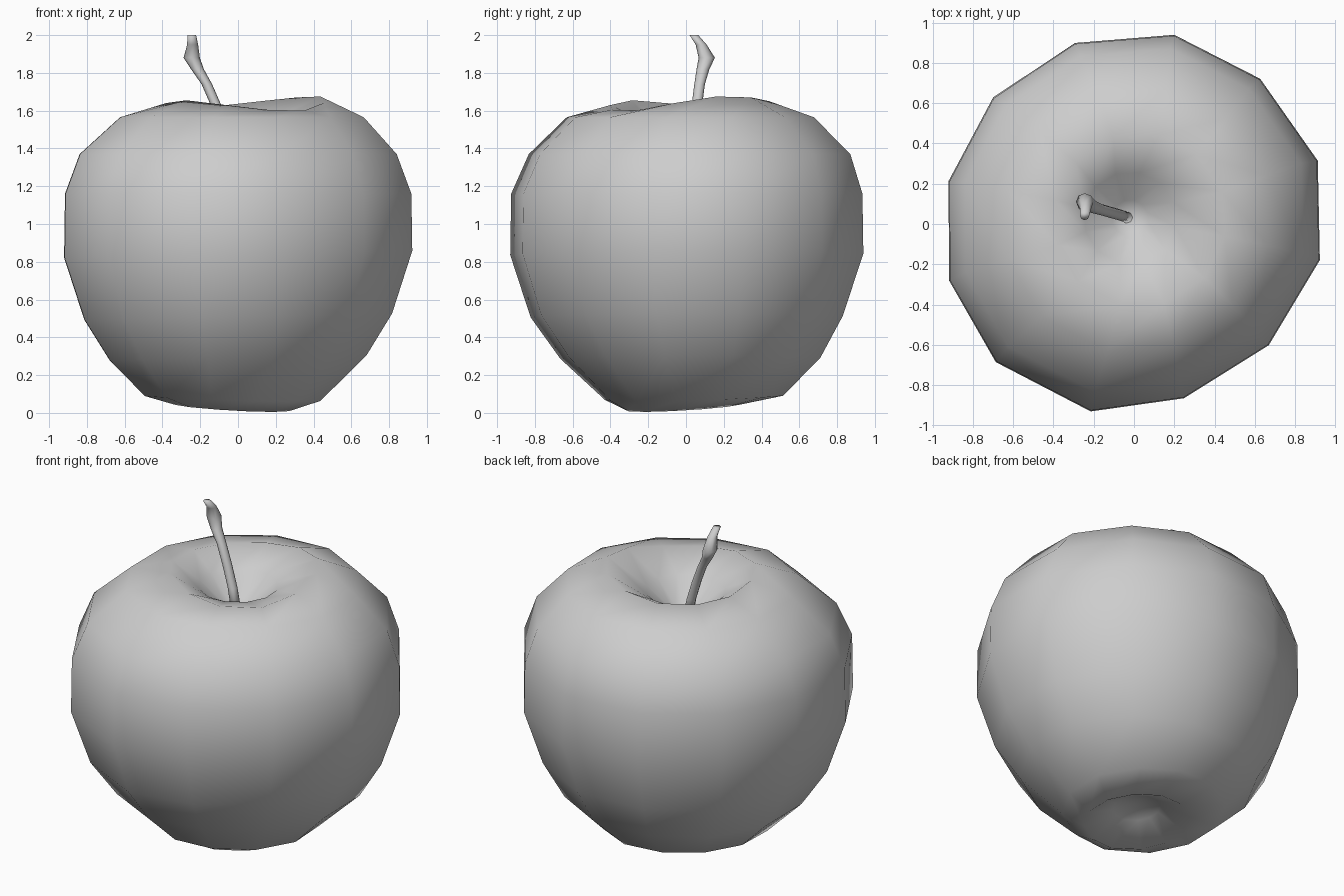
import bpy, bmesh
from math import cos, sin, radians, tau
from mathutils import Vector

cube = bpy.data.objects.get("Cube")
if cube:
    bpy.data.objects.remove(cube, do_unlink=True)

grey = bpy.data.materials.new("plain grey")
grey.use_nodes = True
grey.diffuse_color = (0.61, 0.61, 0.61, 1)
grey.node_tree.nodes["Principled BSDF"].inputs["Base Color"].default_value = (0.61, 0.61, 0.61, 1)


def loft(name, rings, bottom=None, top=None):
    """Skin a stack of rings, closing each end with a point or a flat cap."""
    bm = bmesh.new()
    loops = [[bm.verts.new(p) for p in ring] for ring in rings]
    n = len(loops[0])
    for low, high in zip(loops, loops[1:]):
        for i in range(n):
            j = (i + 1) % n
            bm.faces.new((low[i], low[j], high[j], high[i]))
    for loop, tip in ((loops[0], bottom), (loops[-1], top)):
        if tip is None:
            bm.faces.new(loop)
        else:
            centre = bm.verts.new(tip)
            for i in range(n):
                bm.faces.new((loop[i], loop[(i + 1) % n], centre))
    bmesh.ops.recalc_face_normals(bm, faces=bm.faces)
    mesh = bpy.data.meshes.new(name)
    bm.to_mesh(mesh)
    bm.free()
    for face in mesh.polygons:
        face.use_smooth = True
    mesh.materials.append(grey)
    obj = bpy.data.objects.new(name, mesh)
    bpy.context.collection.objects.link(obj)
    return obj


# Fruit: slightly uneven twelve-sided body with a hollow at each end
angles = [radians(a) for a in (19, 49, 78, 108, 138, 167, 197, 225, 257, 286, 318, 349)]
girth = [0.965, 0.955, 0.96, 0.945, 0.94, 0.945, 0.96, 0.97, 0.955, 0.90, 0.90, 0.94]
rim_height = [1.675, 1.67, 1.65, 1.625, 1.62, 1.625, 1.64, 1.655, 1.63, 1.605, 1.60, 1.64]

# radius, height, lift towards the back right, centre x, centre y
profile = [(0.14, 0.13, 0.01, -0.04, -0.03), (0.31, 0.03, 0.025, -0.03, -0.02),
           (0.48, 0.08, 0.02, -0.03, 0.04), (0.70, 0.29, 0, 0, 0.02),
           (0.84, 0.51, 0, 0, 0), (0.95, 0.84, 0, 0, 0), (0.945, 1.16, 0, 0, 0),
           (0.865, 1.37, 0, 0, 0.015), (0.665, 1.565, 0, 0.02, 0.02)]


def fruit_ring(radius, height, lift, cx, cy):
    ring = []
    for a, g in zip(angles, girth):
        r = radius * g / 0.95
        z = height + lift * cos(a - radians(135))
        if 0.2 < height < 1:
            z += 0.02 * r * cos(a)
        ring.append((cx + r * cos(a), cy + r * sin(a), z))
    return ring


rings = [fruit_ring(*row) for row in profile]
rings.append([(0.43 * cos(a) + 0.03, 0.43 * sin(a) + 0.02, z) for a, z in zip(angles, rim_height)])
for radius, height in ((0.23, 1.53), (0.09, 1.41)):
    rings.append([(radius * cos(a) - 0.02, radius * sin(a) + 0.03, height) for a in angles])
loft("fruit_body", rings, bottom=(-0.04, -0.03, 0.16), top=(-0.02, 0.03, 1.37))

# Stem: bent tube with a swollen knuckle under the cut tip
path = [(-0.03, 0.03, 1.35, 0.03), (-0.07, 0.045, 1.5, 0.028),
        (-0.117, 0.058, 1.63, 0.028), (-0.165, 0.072, 1.74, 0.028),
        (-0.215, 0.09, 1.82, 0.034), (-0.245, 0.11, 1.88, 0.043),
        (-0.24, 0.08, 1.95, 0.029), (-0.245, 0.042, 2.0, 0.023)]
stem_sides = 8
loft("stem", [[Vector((x + r * cos(tau * i / stem_sides), y + r * sin(tau * i / stem_sides), z))
               for i in range(stem_sides)] for x, y, z, r in path])
